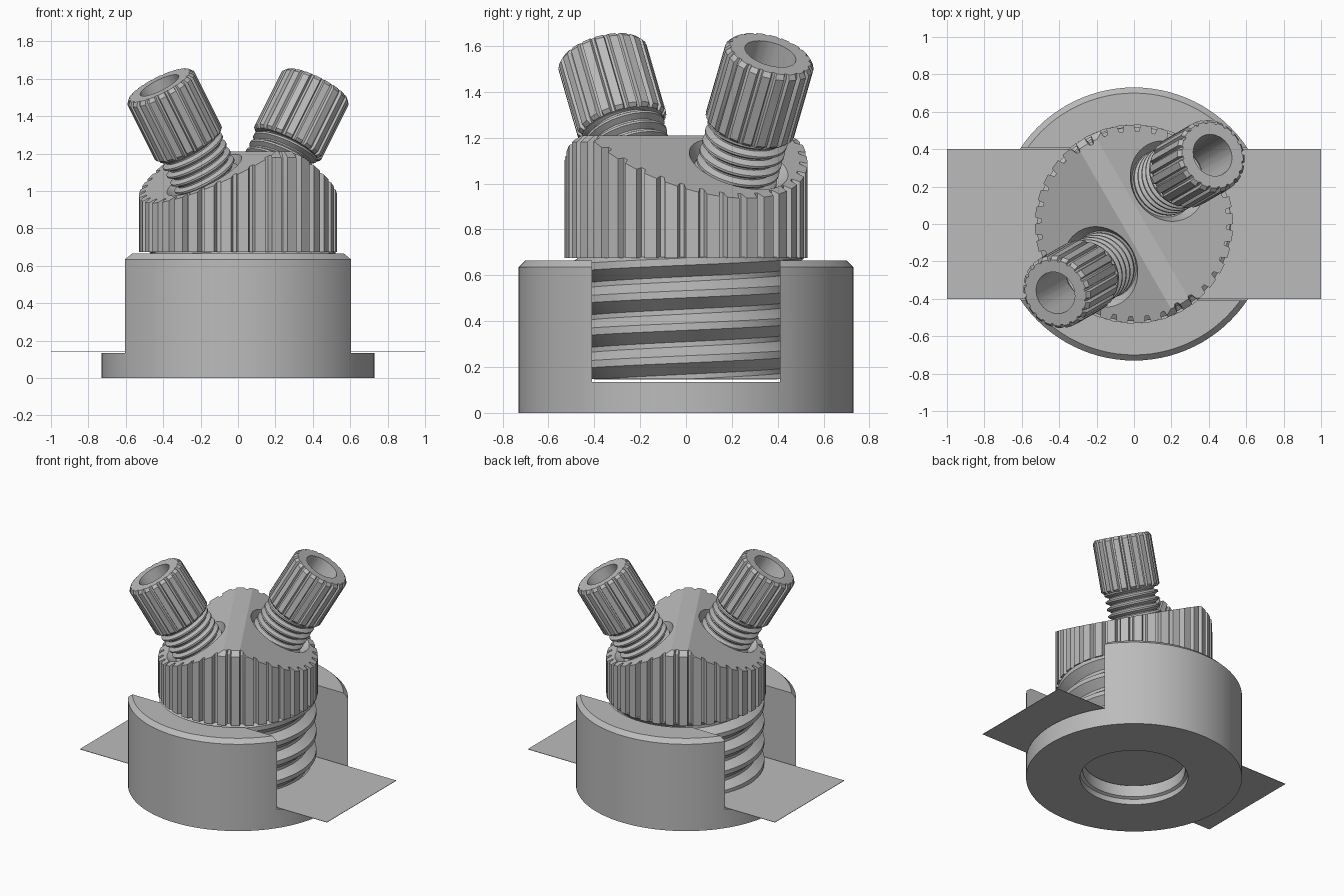
import bpy, bmesh
from math import sin, cos, pi, radians
from mathutils import Matrix, Vector

if "Cube" in bpy.data.objects:
    bpy.data.objects.remove(bpy.data.objects["Cube"])

grey = bpy.data.materials.new("plain grey")
grey.use_nodes = True
colour = (0.5, 0.5, 0.5, 1)
grey.diffuse_color = colour
grey.node_tree.nodes["Principled BSDF"].inputs["Base Color"].default_value = colour

EVEN = (0, 0.25, 0.5, 0.75)
KNURL = (0, 0.6, 0.7, 0.9)


def finish(name, bm, matrix=Matrix()):
    bmesh.ops.recalc_face_normals(bm, faces=bm.faces)
    mesh = bpy.data.meshes.new(name)
    bm.to_mesh(mesh)
    bm.free()
    mesh.materials.append(grey)
    obj = bpy.data.objects.new(name, mesh)
    bpy.context.collection.objects.link(obj)
    obj.matrix_world = matrix
    return obj


def smooth(obj):
    bpy.ops.object.select_all(action='DESELECT')
    obj.select_set(True)
    bpy.context.view_layer.objects.active = obj
    bpy.ops.object.shade_smooth_by_angle(angle=radians(25))


def loft(rings, teeth, steps=EVEN, closed=False):
    """Stack rings of (crest radius, groove radius, z)."""
    bm = bmesh.new()
    loops = []
    for crest, groove, z in rings:
        loop = []
        for t in range(teeth):
            for s, r in zip(steps, (crest, crest, groove, groove)):
                a = 2 * pi * (t + s) / teeth
                loop.append(bm.verts.new((r * cos(a), r * sin(a), z)))
        loops.append(loop)
    n = len(loops[0])
    pairs = list(zip(loops, loops[1:]))
    if closed:
        pairs.append((loops[-1], loops[0]))
    else:
        bm.faces.new(loops[0])
        bm.faces.new(loops[-1])
    for a, b in pairs:
        for i in range(n):
            j = (i + 1) % n
            bm.faces.new((a[i], a[j], b[j], b[i]))
    return bm


def slice_off(bm, point, normal):
    """Cut away everything beyond a plane and cap the opening."""
    cut = bmesh.ops.bisect_plane(bm, geom=bm.verts[:] + bm.edges[:] + bm.faces[:],
                                 plane_co=point, plane_no=normal, clear_outer=True)
    edges = [e for e in cut["geom_cut"] if isinstance(e, bmesh.types.BMEdge)]
    bmesh.ops.triangle_fill(bm, edges=edges, use_beauty=True, normal=normal)


def thread(root, crest, pitch, bottom, top, seg=64):
    """Single-start right-handed thread trimmed flat at both ends."""
    profile = ((root, 0), (root, 0.15), (crest, 0.5), (crest, 0.72))
    turns = int((top - bottom) / pitch) + 4
    bm = bmesh.new()
    rows = []
    for k in range(turns * seg + 1):
        a = 2 * pi * k / seg
        z0 = bottom + pitch * (k / seg - 2)
        rows.append([bm.verts.new((r * cos(a), r * sin(a), z0 + pitch * f))
                     for r, f in profile])
    for k in range(turns * seg):
        for j in range(3):
            bm.faces.new((rows[k][j], rows[k + 1][j], rows[k + 1][j + 1], rows[k][j + 1]))
        if k + seg + 1 < len(rows):
            bm.faces.new((rows[k][3], rows[k + 1][3], rows[k + seg + 1][0], rows[k + seg][0]))
    slice_off(bm, (0, 0, top), (0, 0, 1))
    slice_off(bm, (0, 0, bottom), (0, 0, -1))
    return bm


def subtract(obj, cutter):
    cutter.hide_render = True
    mod = obj.modifiers.new("cut", 'BOOLEAN')
    mod.operation = 'DIFFERENCE'
    mod.solver = 'EXACT'
    mod.object = cutter
    bpy.context.view_layer.objects.active = obj
    bpy.ops.object.modifier_apply(modifier=mod.name)
    bpy.data.objects.remove(cutter)


def box(name, size, centre):
    bm = bmesh.new()
    bmesh.ops.create_cube(bm, size=1)
    bmesh.ops.scale(bm, vec=size, verts=bm.verts)
    return finish(name, bm, Matrix.Translation(centre))


# Round base with a bored centre and a slot across it
outline = ((0.365, 0), (0.73, 0), (0.73, 0.635), (0.70, 0.665), (0.53, 0.665),
           (0.53, 0.14), (0.345, 0.14), (0.345, 0.05), (0.365, 0.04))
base = finish("base", loft([(r, r, z) for r, z in outline], 24, closed=True))
subtract(base, box("slot_cutter", (2, 0.82, 1), (0, 0, 0.635)))
smooth(base)

# Thin strip clamped through the slot
box("strip", (2, 0.8, 0.003), (0, 0, 0.144))

# Clamping screw
smooth(finish("screw", thread(0.465, 0.52, 0.142, 0.147, 0.68)))

# Knurled knob with a ridge and two sloping shoulders
bm = loft([(0.53, 0.495, 0.675), (0.53, 0.495, 1.18), (0.495, 0.48, 1.21)], 36, KNURL)
turn = Matrix.Rotation(radians(30), 4, 'Z')
for side in (1, -1):
    slope = turn @ Vector((side * 0.5, 0, cos(radians(30))))
    slice_off(bm, turn @ Vector((side * 0.055, 0, 1.21)), slope)
knob = finish("knob", bm)

# Two tilted ports, each with a threaded neck and a knurled hollow cap
tilt = turn @ Matrix.Rotation(radians(30), 4, 'Y')
for name, angle in (("left", 0), ("right", pi)):
    place = (Matrix.Rotation(angle, 4, 'Z')
             @ Matrix.Translation((0.42, 0.368, 1.565)) @ tilt)
    recess = loft([(0.185, 0.185, -0.61), (0.225, 0.225, -0.55),
                   (0.225, 0.225, -0.4)], 12)
    subtract(knob, finish("recess_cutter", recess, place))
    smooth(finish(name + "_neck", thread(0.155, 0.182, 0.048, -0.64, -0.36, 48), place))
    cap = [(0.115, 0.115, -0.37), (0.185, 0.18, -0.37), (0.2, 0.183, -0.355),
           (0.2, 0.183, -0.02), (0.183, 0.175, 0), (0.115, 0.115, 0)]
    smooth(finish(name + "_cap", loft(cap, 20, KNURL, closed=True), place))
smooth(knob)
